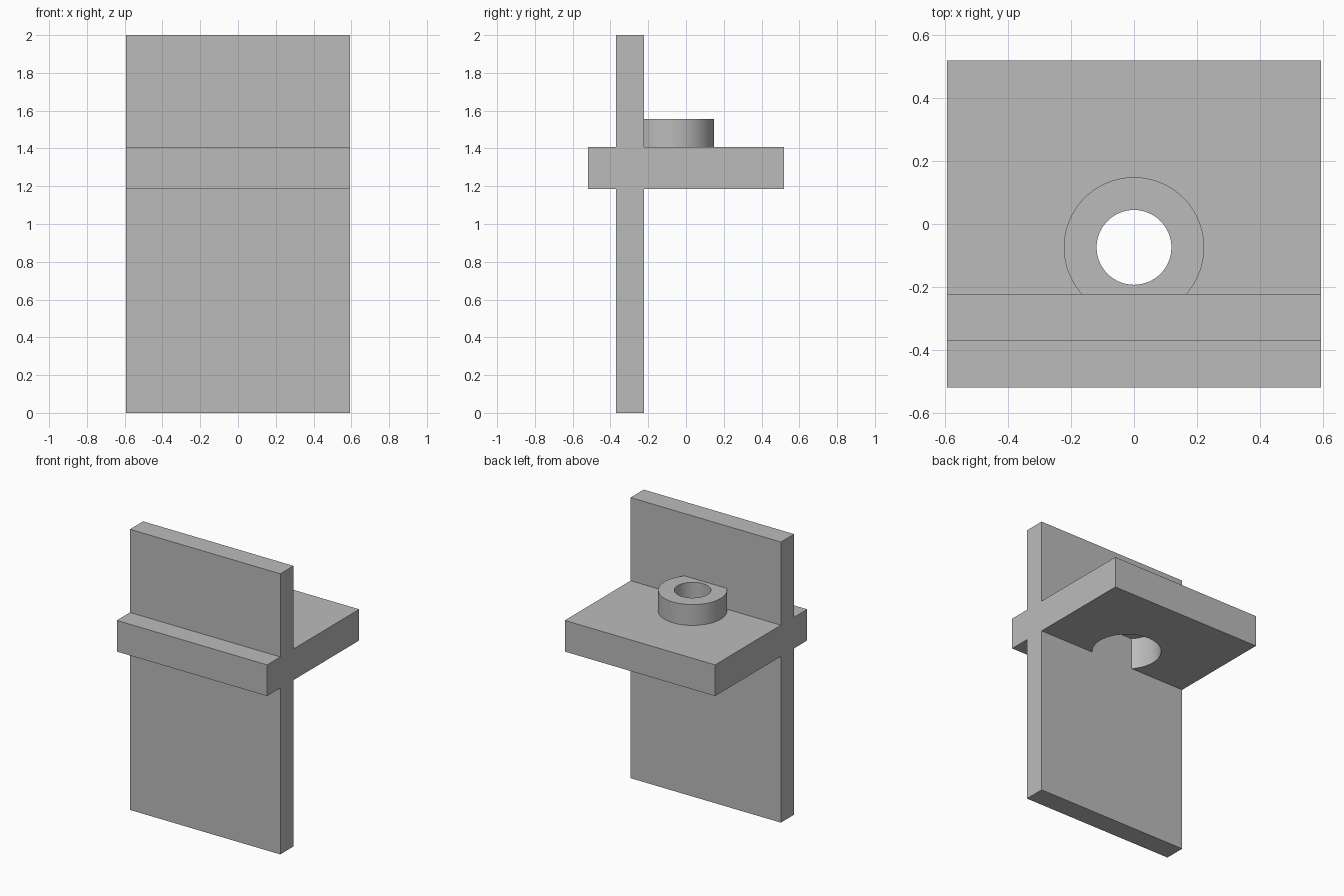
import bpy, bmesh, math
from mathutils import Vector

if "Cube" in bpy.data.objects:
    bpy.data.objects.remove(bpy.data.objects["Cube"], do_unlink=True)

U = 2 / 13.5                                   # design module
HALF_X, HALF_Y, TOP = 4 * U, 3.5 * U, 2.0
WALL_FRONT, WALL_BACK = -2.5 * U, -1.5 * U
SHELF_LOW, SHELF_TOP, BOSS_TOP = 8 * U, 9.5 * U, 10.5 * U
BOSS_Y, BOSS_R, BORE_R = -0.5 * U, 1.5 * U, 0.8 * U

grey = bpy.data.materials.new("plain grey")
grey.use_nodes = True
colour = (0.5, 0.5, 0.5, 1)
grey.diffuse_color = colour
grey.node_tree.nodes["Principled BSDF"].inputs["Base Color"].default_value = colour


def prism(name, outline, direction):
    """Extrude a closed outline along a direction."""
    bm = bmesh.new()
    face = bm.faces.new([bm.verts.new(p) for p in outline])
    new = bmesh.ops.extrude_face_region(bm, geom=[face])["geom"]
    moved = [g for g in new if isinstance(g, bmesh.types.BMVert)]
    bmesh.ops.translate(bm, verts=moved, vec=Vector(direction))
    bmesh.ops.recalc_face_normals(bm, faces=bm.faces)
    mesh = bpy.data.meshes.new(name)
    bm.to_mesh(mesh)
    bm.free()
    mesh.materials.append(grey)
    obj = bpy.data.objects.new(name, mesh)
    bpy.context.collection.objects.link(obj)
    return obj


def arc(radius, z, start, end, steps):
    return [(radius * math.cos(a), BOSS_Y + radius * math.sin(a), z)
            for a in (start + (end - start) * i / steps for i in range(steps + 1))]


def cut(target, cutter):
    mod = target.modifiers.new("cut", 'BOOLEAN')
    mod.operation, mod.solver, mod.object = 'DIFFERENCE', 'EXACT', cutter
    bpy.context.view_layer.objects.active = target
    bpy.ops.object.modifier_apply(modifier=mod.name)
    bpy.data.objects.remove(cutter, do_unlink=True)


def boss_outline(z):
    """Circle trimmed flat where it meets the wall."""
    a = math.asin((WALL_BACK - BOSS_Y) / BOSS_R)
    pts = arc(BOSS_R, z, a, math.pi - a, 72)
    pts[0] = (pts[0][0], WALL_BACK, z)
    pts[-1] = (pts[-1][0], WALL_BACK, z)
    return pts


# Upright wall and shelf as one cross-shaped extrusion
cross = [(WALL_FRONT, 0), (WALL_BACK, 0), (WALL_BACK, SHELF_LOW), (HALF_Y, SHELF_LOW),
         (HALF_Y, SHELF_TOP), (WALL_BACK, SHELF_TOP), (WALL_BACK, TOP), (WALL_FRONT, TOP),
         (WALL_FRONT, SHELF_TOP), (-HALF_Y, SHELF_TOP), (-HALF_Y, SHELF_LOW),
         (WALL_FRONT, SHELF_LOW)]
body = prism("wall_and_shelf", [(-HALF_X, y, z) for y, z in cross], (2 * HALF_X, 0, 0))

# Wide recess through the shelf, below the boss
cut(body, prism("recess_cutter", boss_outline(SHELF_LOW - U), (0, 0, 3 * U)))

# Boss with a narrower bore
boss = prism("bored_boss", boss_outline(SHELF_TOP), (0, 0, BOSS_TOP - SHELF_TOP))
circle = arc(BORE_R, SHELF_TOP - U, 0, 2 * math.pi, 64)[:-1]
cut(boss, prism("bore_cutter", circle, (0, 0, 3 * U)))

# Smooth round walls, crisp edges
for obj in (body, boss):
    bpy.ops.object.select_all(action='DESELECT')
    obj.select_set(True)
    bpy.context.view_layer.objects.active = obj
    bpy.ops.object.shade_smooth_by_angle(angle=math.radians(30))
